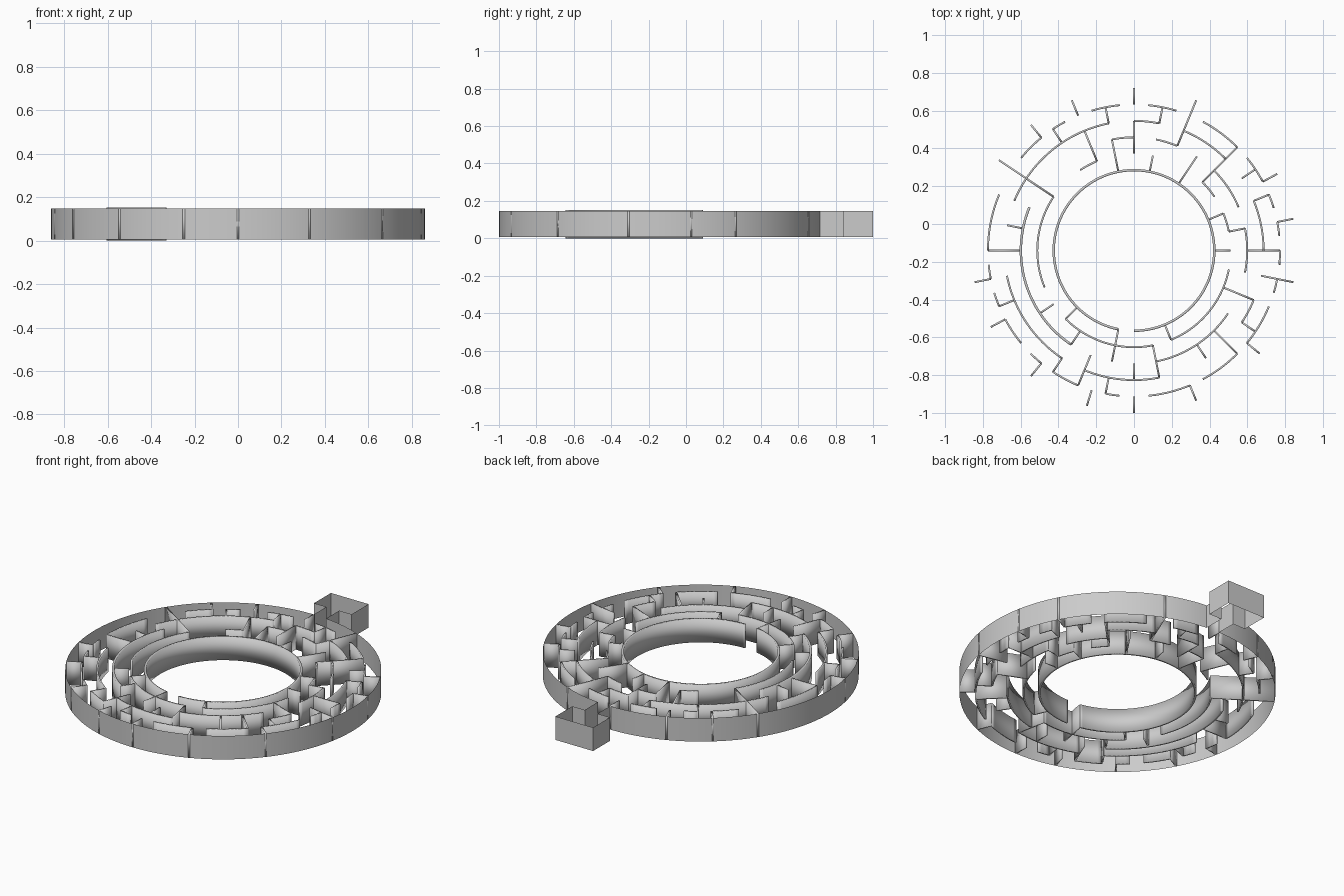
import bpy, bmesh, math

if "Cube" in bpy.data.objects:
    bpy.data.objects.remove(bpy.data.objects["Cube"])

CX, CY = 0.0, -0.14                      # maze centre
R = [0.425, 0.512, 0.599, 0.686, 0.773, 0.86]   # ring radii
UNIT = math.tau / 64                     # 64 angular cells
Z0, Z1 = 0.006, 0.147


def polar(r, k):
    return (CX + r * math.cos(k * UNIT), CY + r * math.sin(k * UNIT))


def arc(ring, k0, k1):
    n = max(1, round((k1 - k0) * 3))
    return [polar(R[ring], k0 + (k1 - k0) * i / n) for i in range(n + 1)]


def spoke(k, a, b):
    return [polar(R[a], k), polar(R[b], k)]


def walls(name, paths, thick=0.01, z0=Z0, z1=Z1):
    """Raise each plan path into a standing wall, thickened if asked."""
    bm = bmesh.new()
    for path in paths:
        cols = [(bm.verts.new((x, y, z0)), bm.verts.new((x, y, z1))) for x, y in path]
        for (a, b), (c, d) in zip(cols, cols[1:]):
            bm.faces.new((a, c, d, b))
    me = bpy.data.meshes.new(name)
    bm.to_mesh(me)
    bm.free()
    ob = bpy.data.objects.new(name, me)
    bpy.context.collection.objects.link(ob)
    if thick:
        m = ob.modifiers.new("thickness", 'SOLIDIFY')
        m.thickness = thick
        m.offset = 0
    bpy.context.view_layer.objects.active = ob
    bpy.ops.object.select_all(action='DESELECT')
    ob.select_set(True)
    bpy.ops.object.shade_smooth_by_angle()
    return ob


# outer wall: thin sheet with one doorway at the back
walls("outer_wall", [arc(5, 16, 79)], thick=0)

# entrance corridor and room outside the doorway
(xl, yl), (xr, yr) = polar(R[5], 16), polar(R[5], 15)
side = 0.083
walls("entrance_room", [[
    (xl, yl), (xl, 0.84), (xl - side, 0.84), (xl - side, 1.0),
    (xr + side, 1.0), (xr + side, 0.84), (xr, 0.84), (xr, yr)]], thick=0)

# inner wall around the central court, open at the front
walls("inner_wall", [arc(0, 48, 110)], thick=0.013)

# the long left arc stands slightly taller than the rest
walls("long_left_arc", [arc(2, 28, 42)], thick=0.013, z0=0.0, z1=0.152)

# curved walls: ring -> (start, end) in angular cells
curved = {
    1: [(40, 50), (52, 62), (26, 36), (20, 22), (6, 8), (2, 4)],
    2: [(50, 58), (16, 18), (12, 14), (4, 8), (-2, 2)],
    3: [(44, 50), (34, 42), (18, 28), (14, 16), (8, 12), (0, 4), (58, 60)],
    4: [(53, 56), (42, 44), (35, 36), (37, 39), (33, 34), (40, 41), (46, 47),
        (49, 52), (28, 32), (23, 25), (21, 22), (17, 19), (13, 15), (8, 11),
        (5, 7), (3, 4), (-1, 0), (1, 2), (57, 60), (61, 62)],
}
for ring, spans in curved.items():
    walls("curved_walls_%d" % ring, [arc(ring, a, b) for a, b in spans])

# radial walls: (first ring, last ring) -> angular positions
radial = {
    (0, 1): [40, 52, 14, 4, 0],
    (0, 2): [46, 18, 10],
    (1, 2): [42, 38, 2],
    (1, 3): [50, 20, 16, 60],
    (1, 4): [8],
    (1, 5): [26],
    (2, 3): [54, 48, 30],
    (2, 4): [56, 44, 32, 0],
    (2, 5): [12],
    (3, 4): [42, 36, 46, 22, 18, 14, 6, 4, 58],
    (3, 5): [62],
    (4, 5): [37, 34, 41, 45, 48, 52, 23, 20, 16, 5, 2, 57],
}
for (a, b), ks in radial.items():
    walls("radial_walls_%d_%d" % (a, b), [spoke(k, a, b) for k in ks])
